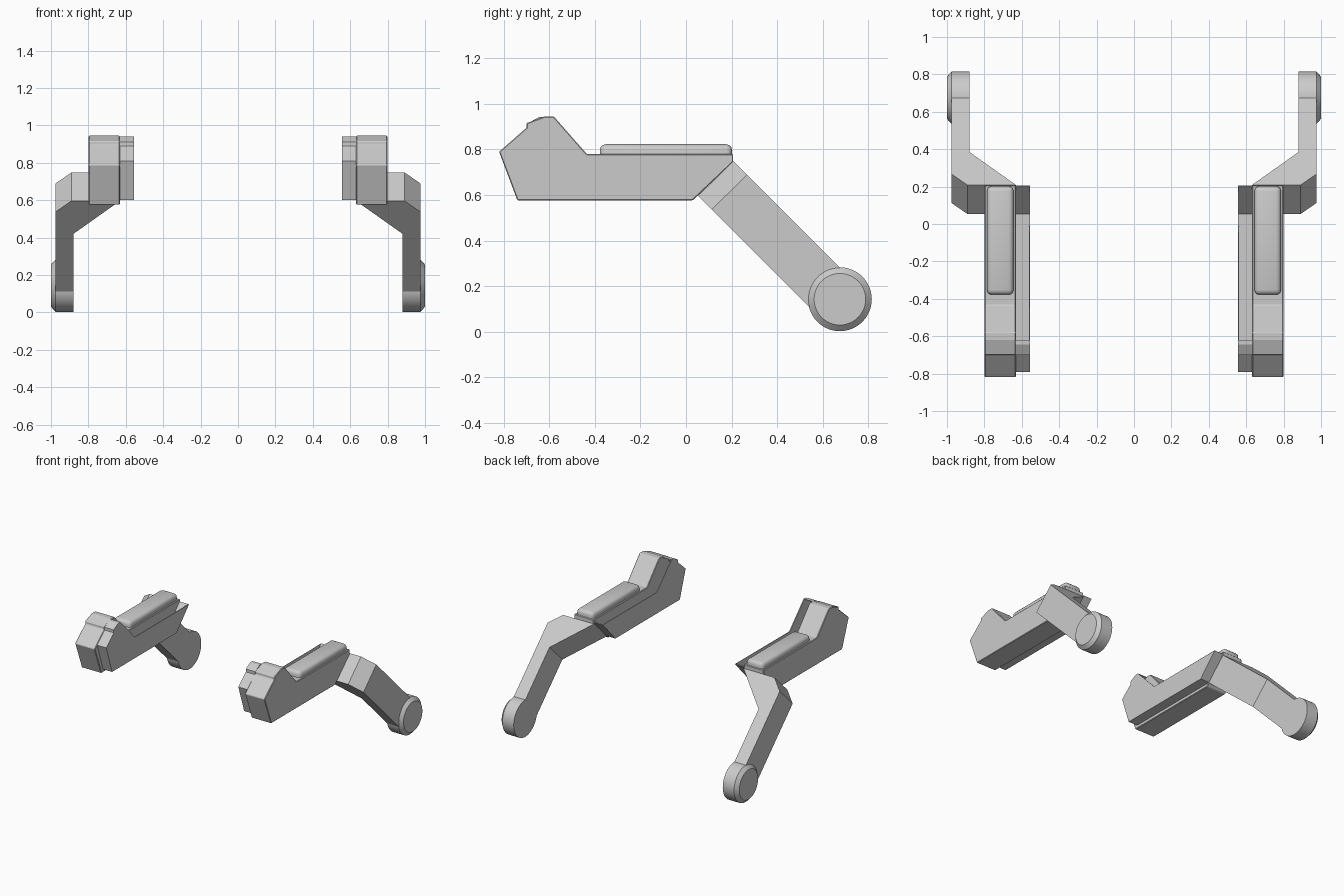
import bpy, bmesh
from math import sqrt
from mathutils import Vector, Matrix

cube = bpy.data.objects.get("Cube")
if cube:
    bpy.data.objects.remove(cube, do_unlink=True)

grey = bpy.data.materials.new("light_grey")
grey.use_nodes = True
grey.diffuse_color = (0.6, 0.6, 0.6, 1)
grey.node_tree.nodes["Principled BSDF"].inputs["Base Color"].default_value = (0.6, 0.6, 0.6, 1)


def finish(bm, name, side, bevel=0, segments=1, recalc=True):
    """Turn a bmesh built on the left (+x) into an object on the given side."""
    if recalc:
        bmesh.ops.recalc_face_normals(bm, faces=bm.faces)
    if side < 0:
        bm.transform(Matrix.Scale(-1, 4, Vector((1, 0, 0))))
        bmesh.ops.reverse_faces(bm, faces=bm.faces)
    mesh = bpy.data.meshes.new(name)
    bm.to_mesh(mesh)
    bm.free()
    mesh.materials.append(grey)
    obj = bpy.data.objects.new(name, mesh)
    bpy.context.collection.objects.link(obj)
    if bevel:
        mod = obj.modifiers.new("Bevel", 'BEVEL')
        mod.width, mod.segments = bevel, segments
        mod.limit_method = 'ANGLE'
    return obj


def smooth(obj, angle):
    bpy.ops.object.select_all(action='DESELECT')
    obj.select_set(True)
    bpy.context.view_layer.objects.active = obj
    bpy.ops.object.shade_smooth_by_angle(angle=angle)


def prism(points, offset):
    """Extrude a flat polygon by an offset vector."""
    bm = bmesh.new()
    face = bm.faces.new([bm.verts.new(p) for p in points])
    new = bmesh.ops.extrude_face_region(bm, geom=[face])["geom"]
    bmesh.ops.translate(bm, vec=offset, verts=[v for v in new if isinstance(v, bmesh.types.BMVert)])
    return bm


# Side profiles as (y, z)
BODY = [(-.74, .577), (-.82, .79), (-.70, .895), (-.70, .915), (-.62, .945),
        (-.58, .945), (-.435, .78), (.207, .78), (.207, .745), (.03, .577)]
TROUGH = [(.205, .76), (.055, .6), (-.72, .6), (-.79, .81), (-.70, .89),
          (-.70, .912), (-.645, .942), (-.62, .942)]
NOTCH = [(-.445, .76)]

# Forearm outline as (x, distance along the sloping arm)
ARM = [(.63, 0), (.89, 0), (.977, .085), (.977, .76), (.88, .76), (.88, .25)]
WHEEL = (.675, .143)

for side, label in ((1, "left"), (-1, "right")):
    # Main body with raised head
    bm = prism([(.632, y, z) for y, z in BODY], Vector((.166, 0, 0)))
    finish(bm, label + "_body", side, bevel=.004)

    # Inner trough, open along its top and the head's rear slope
    bm = bmesh.new()
    inner = [bm.verts.new((.556, y, z)) for y, z in TROUGH]
    outer = [bm.verts.new((.634, y, z)) for y, z in TROUGH]
    notch = [bm.verts.new((.556, y, z)) for y, z in NOTCH]
    bm.faces.new(inner + notch)
    for i in range(len(inner) - 1):
        bm.faces.new((inner[i + 1], inner[i], outer[i], outer[i + 1]))
    trough = finish(bm, label + "_inner_trough", side)
    mod = trough.modifiers.new("Thickness", 'SOLIDIFY')
    mod.thickness = .006

    # Rounded pad on top
    bm = bmesh.new()
    bmesh.ops.create_cube(bm, size=1)
    bmesh.ops.scale(bm, vec=(.142, .58, .07), verts=bm.verts)
    bmesh.ops.translate(bm, vec=(.715, -.088, .788), verts=bm.verts)
    bmesh.ops.bevel(bm, geom=[e for e in bm.edges if max(v.co.z for v in e.verts) > .8],
                    offset=.026, segments=3, profile=.5, affect='EDGES')
    smooth(finish(bm, label + "_pad", side), .7)

    # Bent forearm sloping down to the rear
    along = Vector((0, 1, -1)) / sqrt(2)
    across = Vector((0, .155, .152))
    start = Vector((0, .053, .597))
    bm = prism([start + along * d + Vector((x, 0, 0)) for x, d in ARM], across)
    finish(bm, label + "_forearm", side)

    # Round end joint with a tapered outer rim
    bm = bmesh.new()
    for x0, x1, r0, r1 in ((.88, .975, .14, .14), (.975, 1.0, .14, .113)):
        bmesh.ops.create_cone(bm, cap_ends=False, segments=48, radius1=r0, radius2=r1,
                              depth=x1 - x0,
                              matrix=Matrix.Translation(((x0 + x1) / 2, *WHEEL))
                              @ Matrix.Rotation(1.570796, 4, 'Y'))
    bmesh.ops.remove_doubles(bm, verts=bm.verts, dist=.0005)
    bmesh.ops.holes_fill(bm, edges=[e for e in bm.edges if e.is_boundary], sides=0)
    smooth(finish(bm, label + "_end_joint", side), .5)
